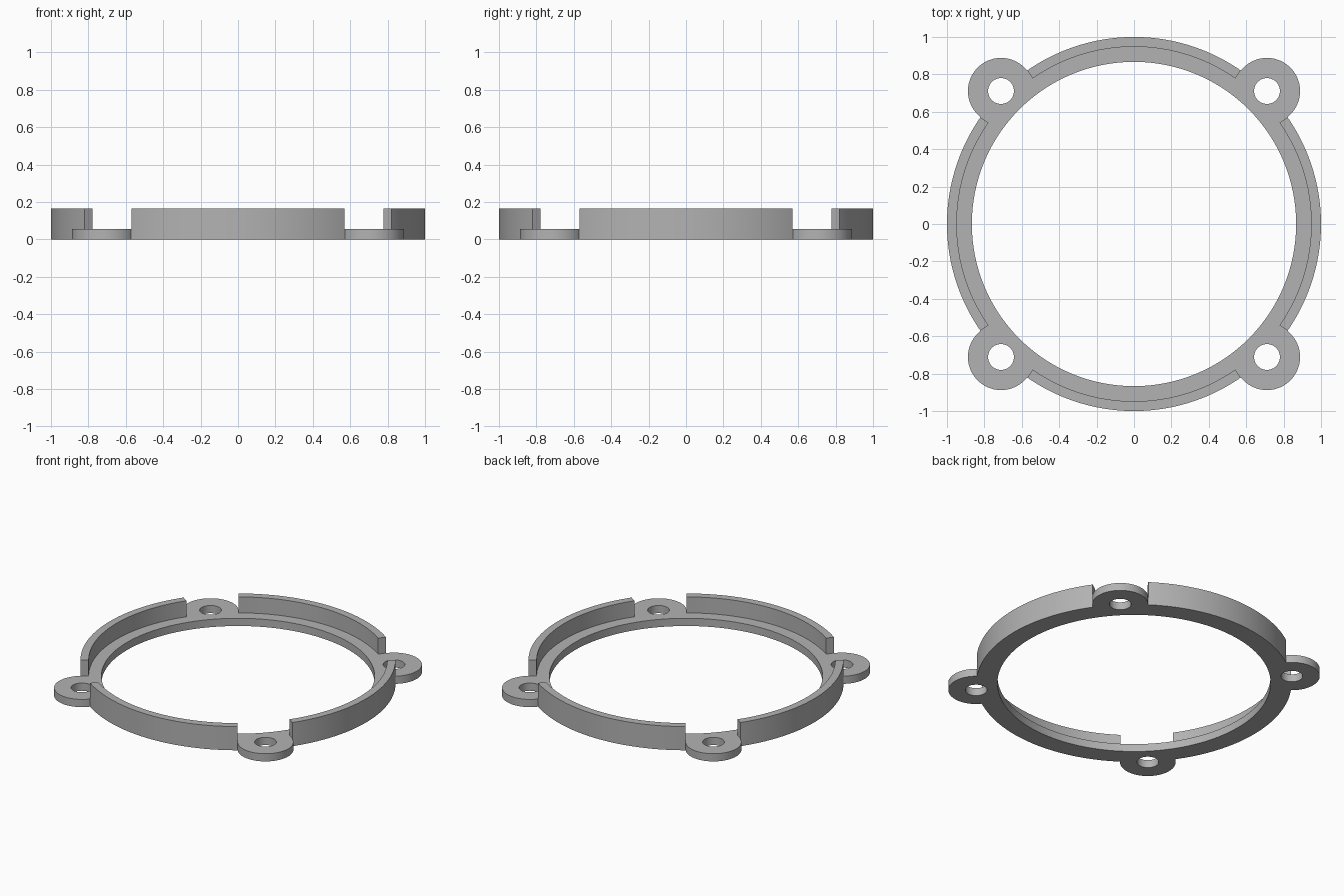
import bpy
import bmesh
from math import radians, sin, cos

BASE_H, WALL_H = 0.054, 0.166
OUTER, WALL_IN, BORE = 1.0, 0.948, 0.867
TAB_POS, TAB_R, HOLE_R = 0.711, 0.177, 0.069
NOTCH = 10.2          # half width of each wall gap, in degrees
DIAGONALS = (45, 135, 225, 315)

if "Cube" in bpy.data.objects:
    bpy.data.objects.remove(bpy.data.objects["Cube"])

grey = bpy.data.materials.new("plain grey")
grey.use_nodes = True
grey.diffuse_color = (0.45, 0.45, 0.45, 1)
grey.node_tree.nodes["Principled BSDF"].inputs["Base Color"].default_value = (0.45, 0.45, 0.45, 1)


def prism(name, outline, z0, z1):
    """Extrude a flat outline between two heights."""
    bm = bmesh.new()
    face = bm.faces.new([bm.verts.new((x, y, z0)) for x, y in outline])
    top = bmesh.ops.extrude_face_region(bm, geom=[face])["geom"]
    verts = [v for v in top if isinstance(v, bmesh.types.BMVert)]
    bmesh.ops.translate(bm, vec=(0, 0, z1 - z0), verts=verts)
    bmesh.ops.recalc_face_normals(bm, faces=bm.faces)
    mesh = bpy.data.meshes.new(name)
    bm.to_mesh(mesh)
    bm.free()
    mesh.materials.append(grey)
    obj = bpy.data.objects.new(name, mesh)
    bpy.context.collection.objects.link(obj)
    return obj


def circle(r, n, cx=0, cy=0):
    angles = [radians(360 * i / n) for i in range(n)]
    return [(cx + r * cos(a), cy + r * sin(a)) for a in angles]


def combine(target, tool, operation):
    """Apply a boolean and discard the tool."""
    mod = target.modifiers.new(operation.lower(), 'BOOLEAN')
    mod.operation, mod.object, mod.solver = operation, tool, 'EXACT'
    bpy.context.view_layer.objects.active = target
    bpy.ops.object.modifier_apply(modifier=mod.name)
    bpy.data.objects.remove(tool)


# Round body with a step inside the raised wall
ring = prism("mounting_ring", circle(OUTER, 128), 0, WALL_H)
combine(ring, prism("step_cutter", circle(WALL_IN, 128), BASE_H, 1), 'DIFFERENCE')

# Radial gaps in the wall, one at each diagonal
for d in DIAGONALS:
    sides = [radians(d - NOTCH), radians(d + NOTCH)]
    wedge = [(0, 0)] + [(2 * cos(a), 2 * sin(a)) for a in sides]
    combine(ring, prism("gap_cutter", wedge, BASE_H, 1), 'DIFFERENCE')

# Round screw tabs
centres = [(sx * TAB_POS, sy * TAB_POS) for sx in (-1, 1) for sy in (-1, 1)]
for x, y in centres:
    combine(ring, prism("tab", circle(TAB_R, 64, x, y), 0, BASE_H), 'UNION')

# Central bore and screw holes
combine(ring, prism("bore_cutter", circle(BORE, 128), -1, 1), 'DIFFERENCE')
for x, y in centres:
    combine(ring, prism("hole_cutter", circle(HOLE_R, 48, x, y), -1, 1), 'DIFFERENCE')

# Smooth round walls, crisp edges
bpy.ops.object.select_all(action='DESELECT')
ring.select_set(True)
bpy.context.view_layer.objects.active = ring
bpy.ops.object.shade_smooth_by_angle(angle=radians(30))
